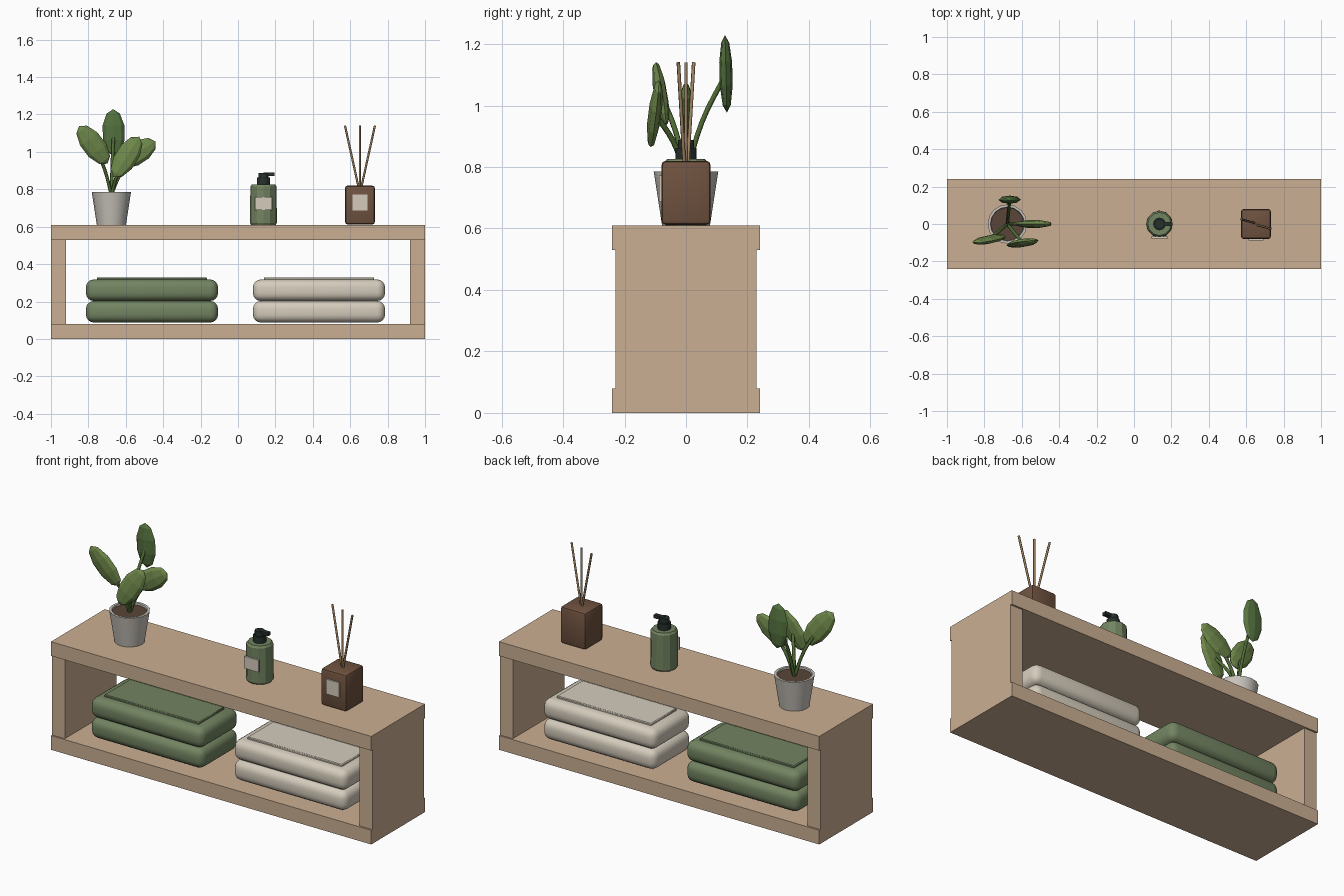
import bpy, bmesh, math
from mathutils import Vector, Matrix

if "Cube" in bpy.data.objects:
    bpy.data.objects.remove(bpy.data.objects["Cube"])


def mat(name, rgb):
    m = bpy.data.materials.new(name)
    m.diffuse_color = (*rgb, 1)
    m.use_nodes = True
    m.node_tree.nodes["Principled BSDF"].inputs["Base Color"].default_value = m.diffuse_color
    return m


WOOD = mat("wood", (0.60, 0.43, 0.29))
GREEN = mat("sage", (0.17, 0.23, 0.12))
CREAM = mat("cream", (0.66, 0.60, 0.50))
DARK = mat("dark_plastic", (0.02, 0.03, 0.025))
BROWN = mat("brown_glass", (0.16, 0.085, 0.05))
POT = mat("pot", (0.58, 0.55, 0.50))
SOIL = mat("soil", (0.10, 0.06, 0.04))
LEAF = mat("leaf", (0.16, 0.25, 0.07))
LEAF_DARK = mat("leaf_dark", (0.09, 0.17, 0.05))
STEM = mat("stem", (0.08, 0.15, 0.035))
REED = mat("reed", (0.36, 0.23, 0.12))


def finish(name, bm, material, smooth=False):
    bmesh.ops.recalc_face_normals(bm, faces=bm.faces)
    me = bpy.data.meshes.new(name)
    bm.to_mesh(me)
    bm.free()
    me.materials.append(material)
    ob = bpy.data.objects.new(name, me)
    bpy.context.collection.objects.link(ob)
    if smooth:
        bpy.ops.object.select_all(action='DESELECT')
        ob.select_set(True)
        bpy.context.view_layer.objects.active = ob
        bpy.ops.object.shade_smooth_by_angle(angle=math.radians(40))
    return ob


def box(name, x, y, z, material, bevel=0, segments=3):
    """Box from (min, max) ranges, with optional rounded edges."""
    bm = bmesh.new()
    size = [b - a for a, b in (x, y, z)]
    mid = [(a + b) / 2 for a, b in (x, y, z)]
    bmesh.ops.create_cube(bm, size=1,
                          matrix=Matrix.Translation(mid) @ Matrix.Diagonal((*size, 1)))
    if bevel:
        bmesh.ops.bevel(bm, geom=bm.edges[:], offset=bevel, segments=segments,
                        profile=0.5, affect='EDGES')
    return finish(name, bm, material, bevel > 0)


def lathe(name, x, profile, sides, material, smooth=False):
    """Spin an (r, z) profile, starting and ending on the axis, around x, y=0."""
    bm = bmesh.new()
    vs = [bm.verts.new((r, 0, z)) for r, z in profile]
    es = [bm.edges.new(p) for p in zip(vs, vs[1:])]
    bmesh.ops.spin(bm, geom=vs + es, cent=(0, 0, 0), axis=(0, 0, 1),
                   angle=2 * math.pi, steps=sides)
    bmesh.ops.remove_doubles(bm, verts=bm.verts, dist=1e-4)
    bmesh.ops.translate(bm, verts=bm.verts, vec=(x, 0, 0))
    return finish(name, bm, material, smooth)


def tube(name, points, radius, material):
    cu = bpy.data.curves.new(name, 'CURVE')
    cu.dimensions = '3D'
    cu.bevel_depth = radius
    cu.bevel_resolution = 1
    cu.resolution_u = 4
    cu.use_fill_caps = True
    sp = cu.splines.new('BEZIER')
    sp.bezier_points.add(len(points) - 1)
    for bp, p in zip(sp.bezier_points, points):
        bp.co = p
        bp.handle_left_type = bp.handle_right_type = 'AUTO'
    cu.materials.append(material)
    ob = bpy.data.objects.new(name, cu)
    bpy.context.collection.objects.link(ob)


def leaf(name, base, tip, material):
    """Flattened faceted ellipsoid from base to tip, facing the front."""
    base, tip = Vector(base), Vector(tip)
    az = (tip - base).normalized()
    ax = Vector((0, 1, 0)).cross(az).normalized()
    ay = az.cross(ax)
    rot = Matrix((ax, ay, az)).transposed().to_4x4()
    half = (tip - base).length / 2
    bm = bmesh.new()
    bmesh.ops.create_uvsphere(
        bm, u_segments=8, v_segments=5, radius=1,
        matrix=Matrix.Translation((base + tip) / 2) @ rot
        @ Matrix.Diagonal((0.061, 0.022, half * 1.03, 1)))
    finish(name, bm, material)


# Bench
box("bottom_shelf", (-1, 1), (-.24, .24), (0, .08), WOOD)
box("top_board", (-1, 1), (-.24, .24), (.53, .61), WOOD)
for side, s in (("left", -1), ("right", 1)):
    box(side + "_side_panel", sorted((s * .92, s)), (-.23, .23), (.08, .53), WOOD)

# Folded towels
for label, cx, m in (("green", -.46, GREEN), ("cream", .433, CREAM)):
    for level, z in (("lower", .088), ("upper", .203)):
        box(f"{label}_{level}_towel", (cx - .353, cx + .353), (-.17, .17),
            (z, z + .115), m, .042, 4)
    box(label + "_towel_flap", (cx - .295, cx + .295), (-.115, .115), (.31, .329), m, .004, 1)

# Potted plant
PX = -.677
lathe("plant_pot", PX, [(0, .61), (.078, .61), (.105, .785), (.091, .785),
                        (.088, .76), (0, .76)], 16, POT, True)
lathe("soil", PX, [(0, .76), (.09, .76), (.09, .775), (0, .775)], 12, SOIL)
leaves = {
    "left": ((-.70, -.065, .94), (-.848, -.10, 1.135), LEAF),
    "back": ((-.662, .133, .98), (-.668, .127, 1.225), LEAF_DARK),
    "right": ((-.63, 0, .935), (-.445, 0, 1.055), LEAF),
    "front": ((-.662, -.115, .868), (-.53, -.088, 1.078), LEAF),
}
for key, (base, tip, m) in leaves.items():
    leaf(key + "_leaf", base, tip, m)
    root = Vector((PX, 0, .77))
    end = (Vector(base) + Vector(tip)) / 2
    bend = root.lerp(end, .5) + (root - end) * Vector((.1, .1, 0)) + Vector((0, 0, .01))
    tube(key + "_stem", [root, bend, end], .009, STEM)

# Soap dispenser
BX = .136
lathe("soap_bottle", BX, [(0, .61), (.066, .61), (.072, .62), (.07, .815),
                          (.062, .826), (0, .826)], 12, GREEN)
lathe("pump_collar", BX, [(0, .82), (.034, .82), (.034, .862), (0, .862)], 12, DARK)
lathe("pump_head", BX, [(0, .86), (.026, .86), (.026, .888), (0, .888)], 12, DARK)
box("pump_nozzle", (BX, .195), (-.012, .012), (.872, .89), DARK)
box("bottle_label", (.09, .181), (-.077, -.066), (.69, .758), CREAM)

# Reed diffuser
DX = .652
box("diffuser_bottle", (DX - .08, DX + .08), (-.08, .08), (.612, .82), BROWN, .014, 2)
box("diffuser_label", (DX - .04, DX + .04), (-.088, -.078), (.688, .772), CREAM)
for key, s in (("left", -1), ("middle", 0), ("right", 1)):
    tube(key + "_reed", [(DX + s * .005, 0 - s * .005, .80), (DX + s * .08, -s * .025, 1.14)],
         .006, REED)
